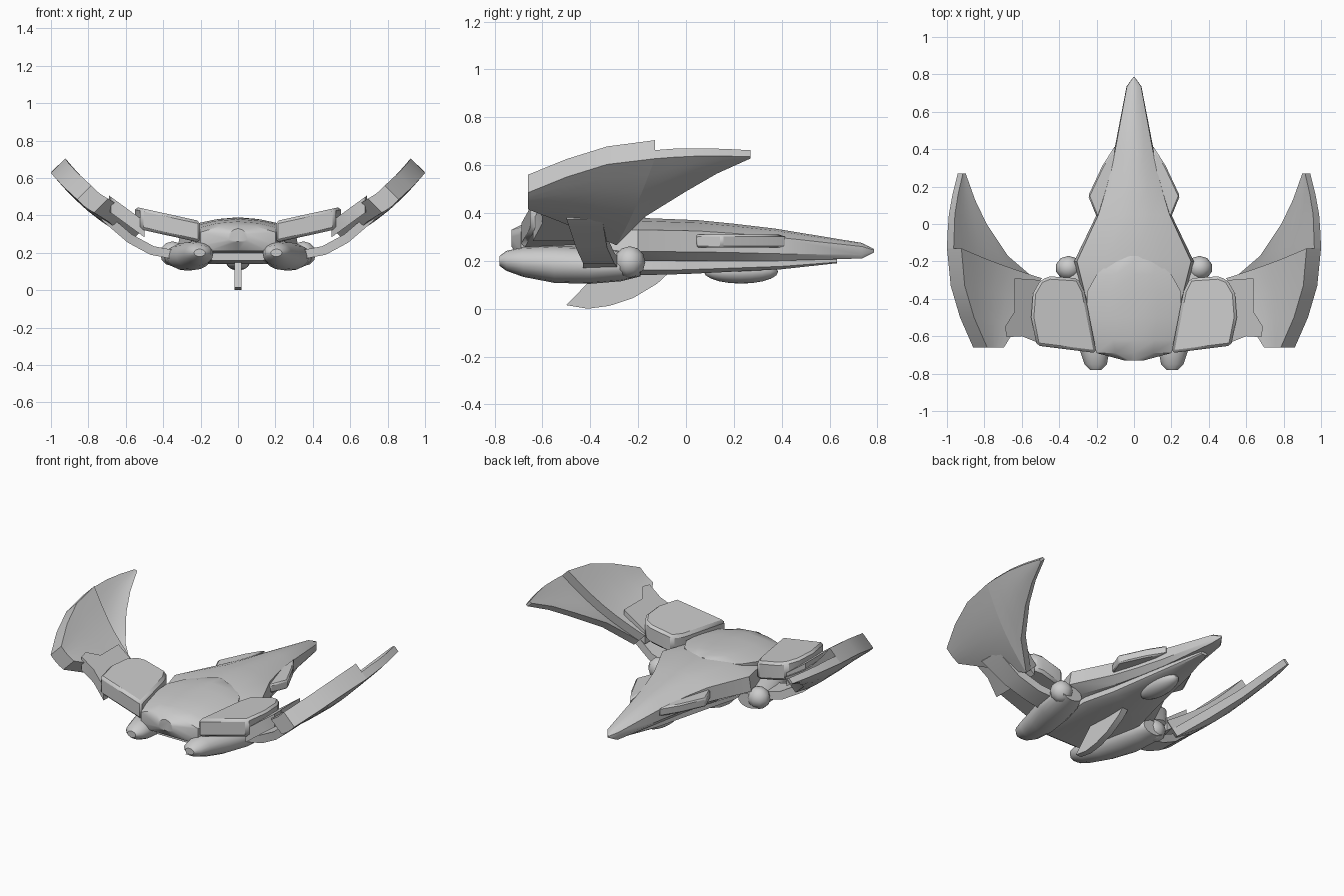
import bpy
import bmesh
import math
from mathutils import Vector

default_cube = bpy.data.objects.get("Cube")
if default_cube:
    bpy.data.objects.remove(default_cube, do_unlink=True)

# One plain hull colour
hull_grey = bpy.data.materials.new("hull_grey")
hull_grey.use_nodes = True
hull_colour = (0.6, 0.6, 0.6, 1)
hull_grey.diffuse_color = hull_colour
hull_grey.node_tree.nodes["Principled BSDF"].inputs["Base Color"].default_value = hull_colour


def finish(name, bm, mirror=False, smooth_angle=30, bevel=0):
    """Turn a bmesh into a shaded, optionally mirrored object."""
    bmesh.ops.recalc_face_normals(bm, faces=bm.faces[:])
    mesh = bpy.data.meshes.new(name)
    bm.to_mesh(mesh)
    bm.free()
    mesh.materials.append(hull_grey)
    obj = bpy.data.objects.new(name, mesh)
    bpy.context.collection.objects.link(obj)
    bpy.ops.object.select_all(action='DESELECT')
    obj.select_set(True)
    bpy.context.view_layer.objects.active = obj
    bpy.ops.object.shade_smooth_by_angle(angle=math.radians(smooth_angle))
    if bevel:
        modifier = obj.modifiers.new("soft_edge", 'BEVEL')
        modifier.width = bevel
        modifier.segments = 1
    if mirror:
        obj.modifiers.new("mirror", 'MIRROR')
    return obj


def loft(name, sections, **options):
    """Skin closed rings of equal length and cap both ends."""
    bm = bmesh.new()
    rings = [[bm.verts.new(point) for point in ring] for ring in sections]
    count = len(rings[0])
    for ring, following in zip(rings, rings[1:]):
        for i in range(count):
            j = (i + 1) % count
            bm.faces.new((ring[i], ring[j], following[j], following[i]))
    bm.faces.new(rings[0])
    bm.faces.new(rings[-1])
    return finish(name, bm, **options)


def hull_ring(y, width, bottom, edge, top, flare=1.05):
    """Symmetric section with a keel, flared side and crowned roof."""
    low = bottom + 0.3 * (edge - bottom)
    crown = edge + 0.75 * (top - edge)
    half = [(0.8 * width, bottom), (flare * width, low),
            (width, edge), (0.5 * width, crown)]
    ring = [(x, y, z) for x, z in half] + [(0, y, top)]
    return ring + [(-x, y, z) for x, z in reversed(half)] + [(0, y, bottom)]


def ellipse_ring(x, y, z, radius_x, radius_z, sides=16):
    angles = [math.tau * i / sides for i in range(sides)]
    return [(x + radius_x * math.cos(a), y, z + radius_z * math.sin(a)) for a in angles]


def sloped_plate(name, outline, base, slope, thickness, **options):
    """Plan outline extruded vertically, rising outwards along x."""
    levels = [[(x, y, base + slope * x - drop) for x, y in outline]
              for drop in (thickness, 0)]
    return loft(name, levels, **options)


def wing_panel(name, stations):
    """Curved blade: each station has root, outer edge and thickness."""
    steps = 6
    sections = []
    for root, tip, thickness in stations:
        root, tip = Vector(root), Vector(tip)
        outward = Vector((0.7, 0, -0.7))
        bulge = 0.05 * (tip - root).length
        under = [root.lerp(tip, i / steps)
                 + outward * bulge * math.sin(math.pi * i / steps)
                 for i in range(steps + 1)]
        upper = [point - outward * thickness * 1.02 for point in reversed(under)]
        sections.append(under + upper)
    return loft(name, sections, mirror=True, smooth_angle=25)


def ellipsoid(name, centre, size, mirror=False, segments=20, rings=10):
    bm = bmesh.new()
    bmesh.ops.create_uvsphere(bm, u_segments=segments, v_segments=rings, radius=1)
    bmesh.ops.scale(bm, vec=size, verts=bm.verts[:])
    bmesh.ops.translate(bm, vec=centre, verts=bm.verts[:])
    return finish(name, bm, mirror=mirror, smooth_angle=40)


# Pointed main hull
loft("main_hull", [hull_ring(*station) for station in (
    (0.785, 0.004, 0.235, 0.245, 0.25),
    (0.735, 0.038, 0.21, 0.26, 0.275),
    (0.37, 0.105, 0.2, 0.3, 0.335),
    (0.2, 0.145, 0.2, 0.315, 0.355),
    (0.05, 0.19, 0.2, 0.325, 0.37),
    (-0.2, 0.305, 0.2, 0.33, 0.38),
    (-0.36, 0.265, 0.2, 0.32, 0.36),
    (-0.6, 0.2, 0.2, 0.29, 0.32))])

# Rounded rear deck
loft("rear_deck", [hull_ring(*station, flare=1) for station in (
    (-0.17, 0.03, 0.3, 0.37, 0.382),
    (-0.2, 0.12, 0.25, 0.365, 0.386),
    (-0.27, 0.2, 0.2, 0.355, 0.39),
    (-0.36, 0.25, 0.2, 0.35, 0.387),
    (-0.5, 0.25, 0.2, 0.34, 0.38),
    (-0.62, 0.225, 0.2, 0.33, 0.367),
    (-0.69, 0.2, 0.21, 0.31, 0.35),
    (-0.73, 0.05, 0.26, 0.3, 0.33))], smooth_angle=35)

# Lower hull and its round sensor bulge
loft("lower_hull", [hull_ring(*station) for station in (
    (0.63, 0.02, 0.19, 0.205, 0.21),
    (0.4, 0.075, 0.165, 0.205, 0.21),
    (0, 0.15, 0.145, 0.205, 0.21),
    (-0.2, 0.2, 0.14, 0.21, 0.22),
    (-0.62, 0.17, 0.16, 0.22, 0.23))])
ellipsoid("sensor_bulge", (0, 0.23, 0.155), (0.065, 0.155, 0.05))

# Thin belly fin
fin_profile = [(-0.5, 0.015), (-0.41, 0), (-0.32, 0.012), (-0.22, 0.045),
               (-0.12, 0.105), (-0.05, 0.17), (-0.35, 0.17)]
loft("belly_fin", [[(x, y, z) for y, z in fin_profile] for x in (-0.02, 0.02)])

# Small side fins on the hull
sloped_plate("side_fin", [(0.1, 0.42), (0.17, 0.31), (0.245, 0.15), (0.2, 0.04), (0.14, 0.05)],
             0.31, 0, 0.055, mirror=True, bevel=0.008)

# Shoulder blocks and middle wing plates
sloped_plate("shoulder_block", [
    (0.2, -0.69), (0.265, -0.36), (0.3, -0.29), (0.45, -0.28), (0.5, -0.3),
    (0.54, -0.37), (0.55, -0.5), (0.52, -0.65)],
    0.325, 0.22, 0.115, mirror=True, bevel=0.015)
sloped_plate("middle_wing", [
    (0.5, -0.3), (0.64, -0.29), (0.64, -0.47), (0.69, -0.55), (0.68, -0.605),
    (0.6, -0.6), (0.5, -0.64)],
    0.003, 0.73, 0.085, mirror=True)

# Curved outer wings: thick rear panel and thinner swept front panel
seam_root, seam_tip = (0.57, -0.29, 0.265), (1, -0.13, 0.627)
wing_panel("rear_wing", [
    ((0.77, -0.66, 0.415), (0.86, -0.66, 0.485), 0.105),
    ((0.69, -0.53, 0.365), (0.93, -0.5, 0.55), 0.105),
    ((0.63, -0.4, 0.31), (0.98, -0.33, 0.603), 0.105),
    (seam_root, seam_tip, 0.108)])
wing_panel("front_wing", [
    (seam_root, seam_tip, 0.05),
    ((0.71, -0.17, 0.385), (0.997, -0.05, 0.633), 0.05),
    ((0.82, 0, 0.49), (0.99, 0.05, 0.638), 0.045),
    ((0.88, 0.13, 0.565), (0.97, 0.16, 0.638), 0.042),
    ((0.927, 0.27, 0.628), (0.942, 0.27, 0.635), 0.038)])

# Struts joining the pods to the wings
strut_path = [(0.34, 0.165, -0.43, -0.28), (0.47, 0.19, -0.43, -0.3),
              (0.59, 0.255, -0.46, -0.33), (0.73, 0.375, -0.5, -0.35)]
loft("wing_strut", [[(x, rear, z), (x, front, z), (x - 0.02, front, z + 0.045),
                     (x - 0.02, rear, z + 0.045)]
                    for x, z, rear, front in strut_path], mirror=True)

# Spindle-shaped engine pods with faceted front caps
loft("engine_pod", [ellipse_ring(*station) for station in (
    (0.205, -0.78, 0.2, 0.03, 0.02),
    (0.205, -0.75, 0.2, 0.06, 0.042),
    (0.21, -0.68, 0.195, 0.078, 0.062),
    (0.235, -0.55, 0.185, 0.095, 0.077),
    (0.27, -0.4, 0.18, 0.11, 0.076),
    (0.295, -0.27, 0.178, 0.1, 0.063),
    (0.31, -0.19, 0.18, 0.075, 0.045))], mirror=True, smooth_angle=45)
ellipsoid("pod_cap", (0.35, -0.235, 0.195), (0.07, 0.065, 0.066), mirror=True, segments=10, rings=6)
